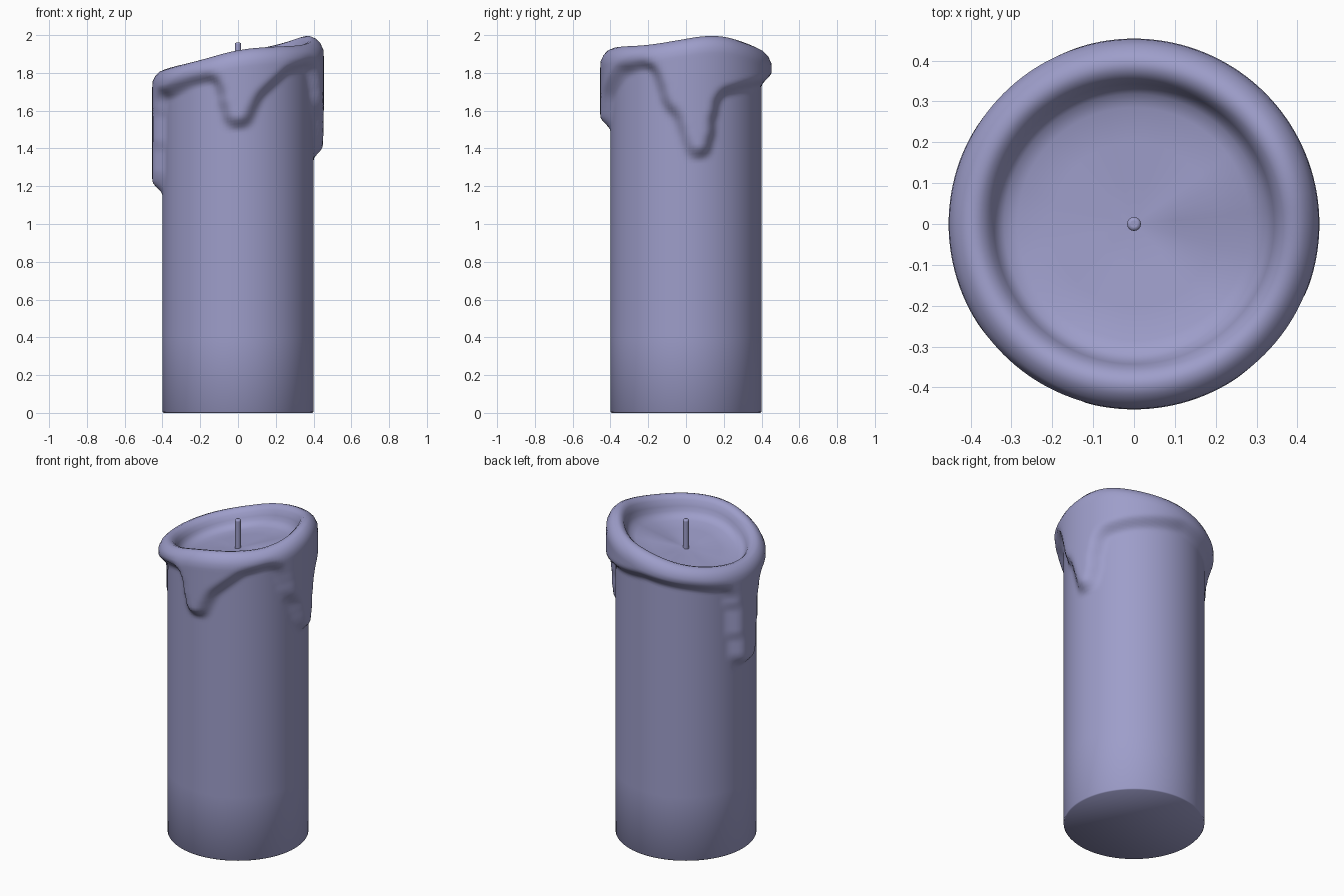
import bpy, math

if "Cube" in bpy.data.objects:
    bpy.data.objects.remove(bpy.data.objects["Cube"])

COLS, ROWS = 144, 44

# Wax overflow: (angle in degrees, height of the lower edge), drips at 10, 180 and 270
EDGE = [(2, 1.36), (5, 1.33), (14, 1.33), (18, 1.40), (20, 1.58), (26, 1.66), (45, 1.69),
        (90, 1.73), (130, 1.69), (158, 1.65), (163, 1.55), (166, 1.20), (171, 1.15),
        (186, 1.15), (191, 1.20), (194, 1.55), (199, 1.65), (212, 1.66), (235, 1.72),
        (250, 1.74), (257, 1.71), (260, 1.57), (264, 1.49), (276, 1.49), (280, 1.56),
        (285, 1.64), (296, 1.71), (308, 1.78), (328, 1.81), (337, 1.79), (342, 1.70),
        (346, 1.59), (354, 1.54), (358, 1.45)]
# Rim crest heights
RIM = [(0, 1.98), (21, 2.005), (40, 1.98), (60, 1.945), (90, 1.91), (120, 1.855),
       (150, 1.825), (180, 1.81), (210, 1.83), (240, 1.865), (270, 1.925),
       (300, 1.94), (330, 1.945)]


def lerp(keys, a):
    a %= 360
    ext = [(keys[-1][0] - 360, keys[-1][1])] + keys + [(keys[0][0] + 360, keys[0][1])]
    for (a0, v0), (a1, v1) in zip(ext, ext[1:]):
        if a0 <= a <= a1:
            return v0 + (v1 - v0) * (a - a0) / (a1 - a0)


def smooth(keys, width):
    return [sum(lerp(keys, 360 * i / COLS + width * k / 4) for k in range(-4, 5)) / 9
            for i in range(COLS)]


LOW, TOP = smooth(EDGE, 2), smooth(RIM, 14)


def overflow(i, z):
    """Thickness of the overflow (0 to 1), softened sideways over nearby columns."""
    total = 0
    for k, w in ((-2, 1), (-1, 2), (0, 3), (1, 2), (2, 1)):
        s = min(1, max(0, (z - LOW[(i + k) % COLS]) / 0.08))
        total += w * s * s * (3 - 2 * s) / 9
    return total


def profile(i):
    """Radius/height section of the candle at one column."""
    top = TOP[i]
    edge = 1.79 + 0.7 * (top - 1.9)
    pts = [(0.395, 0.0), (0.4, 0.006), (0.4, 0.4), (0.4, 0.8)]
    # body side with lip and drips
    for k in range(ROWS + 1):
        z = 1.1 + (top - 0.09 - 1.1) * k / ROWS
        pts.append((0.4 + 0.054 * overflow(i, z), z))
    # rounded rim
    pts += [(0.452, top - 0.06), (0.438, top - 0.03), (0.418, top - 0.01),
            (0.395, top), (0.373, top - 0.006), (0.355, top - 0.024)]
    # inner wall and shallow tilted pool
    wall = top - 0.024 - edge
    pts += [(0.343, edge + wall * 0.65), (0.335, edge + wall * 0.38),
            (0.318, edge + wall * 0.15), (0.285, edge)]
    pts += [(r, 1.78 + (edge - 1.78) * r / 0.285) for r in (0.2, 0.1)]
    return pts


# Candle body
verts = []
for i in range(COLS):
    t = math.tau * i / COLS
    verts += [(r * math.cos(t), r * math.sin(t), z) for r, z in profile(i)]
rows = len(verts) // COLS
centre = len(verts)
verts.append((0, 0, 1.78))
faces = [[i * rows for i in reversed(range(COLS))]]
for i in range(COLS):
    a, b = i * rows, (i + 1) % COLS * rows
    faces += [(a + j, b + j, b + j + 1, a + j + 1) for j in range(rows - 1)]
    faces.append((a + rows - 1, b + rows - 1, centre))
mesh = bpy.data.meshes.new("candle_wax")
mesh.from_pydata(verts, [], faces)
wax = bpy.data.objects.new("candle_wax", mesh)
bpy.context.collection.objects.link(wax)

# Wick
bpy.ops.mesh.primitive_cylinder_add(vertices=16, radius=0.017, depth=0.21, location=(0, 0, 1.855))
wick = bpy.context.object
wick.name = "wick"
bev = wick.modifiers.new("round_ends", 'BEVEL')
bev.width, bev.segments = 0.008, 3

# Muted violet colour and smooth shading
mat = bpy.data.materials.new("violet_wax")
mat.diffuse_color = (0.34, 0.34, 0.59, 1)
mat.use_nodes = True
mat.node_tree.nodes["Principled BSDF"].inputs["Base Color"].default_value = mat.diffuse_color
for ob in (wax, wick):
    ob.data.materials.append(mat)
    bpy.ops.object.select_all(action='DESELECT')
    ob.select_set(True)
    bpy.context.view_layer.objects.active = ob
    bpy.ops.object.shade_smooth_by_angle(angle=math.radians(60))
